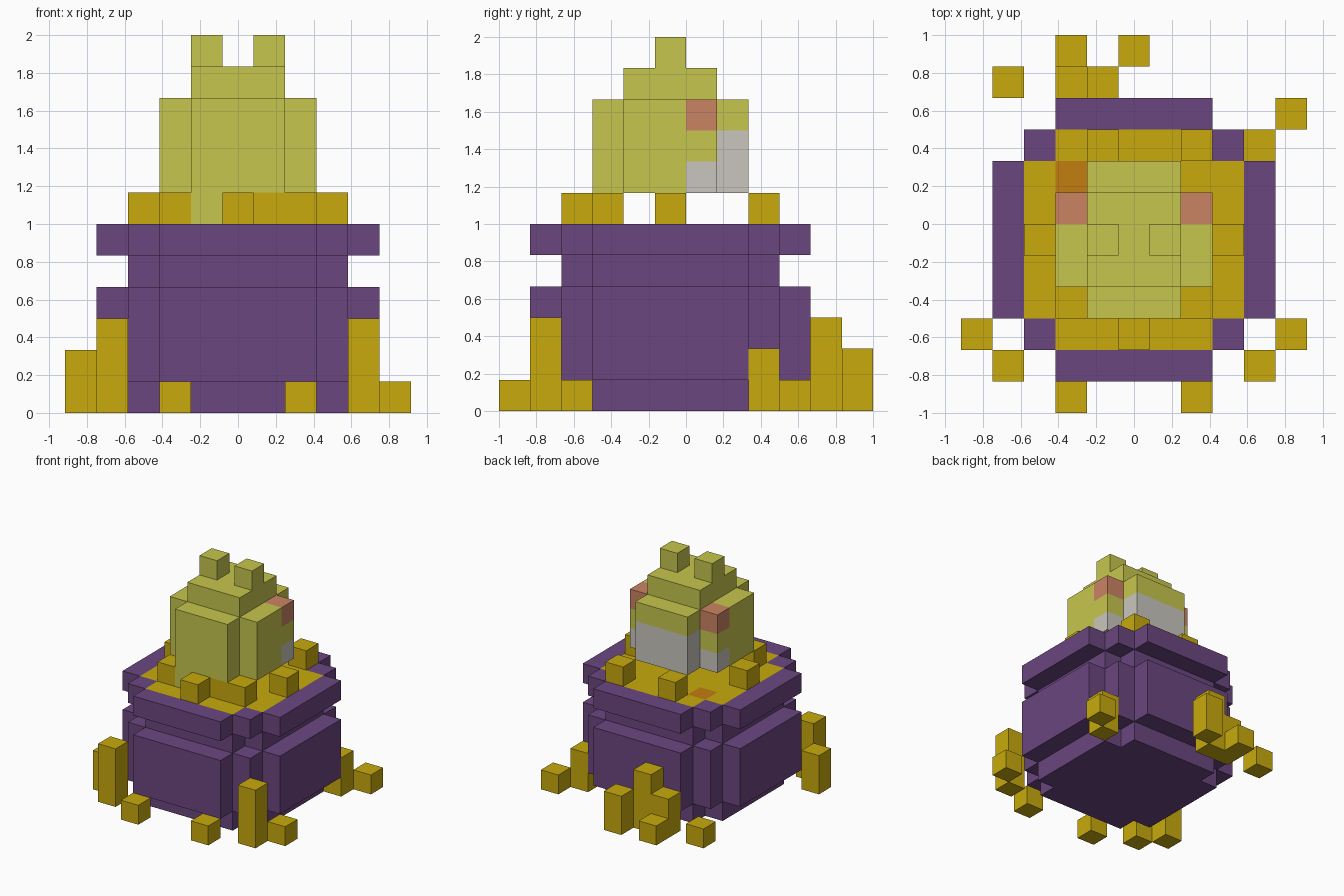
import bpy, bmesh

if "Cube" in bpy.data.objects:
    bpy.data.objects.remove(bpy.data.objects["Cube"])

U = 1 / 6  # edge length of one block


def material(name, r, g, b):
    lin = [((c / 255 + 0.055) / 1.055) ** 2.4 if c > 10 else c / 255 / 12.92 for c in (r, g, b)]
    m = bpy.data.materials.new(name)
    m.diffuse_color = (*lin, 1)
    m.use_nodes = True
    m.node_tree.nodes["Principled BSDF"].inputs["Base Color"].default_value = m.diffuse_color
    return m


MATS = {
    "purple": material("purple", 107, 70, 128),
    "gold": material("gold", 200, 170, 12),
    "green": material("yellow green", 199, 198, 78),
    "pink": material("pink", 203, 132, 100),
    "grey": material("light grey", 201, 198, 189),
    "orange": material("orange", 196, 126, 16),
}
parts = {}  # part name -> {cell: colour}
filled = set()


def add(part, colour, cells):
    for c in cells:
        if c not in filled:
            filled.add(c)
            parts.setdefault(part, {})[c] = colour


def box(i0, i1, j0, j1, k0, k1):
    return [(i, j, k) for i in range(i0, i1) for j in range(j0, j1) for k in range(k0, k1)]


def disc(i0, j0, size, cut, k0, k1):
    """Square slab of blocks with stepped corners."""
    def inset(v):
        return min(v, size - 1 - v)
    return [(i, j, k) for i, j, k in box(i0, i0 + size, j0, j0 + size, k0, k1)
            if inset(i - i0) + inset(j - j0) >= cut]


# Liquid filling the rim, with one darker spot
add("liquid", "orange", [(3, 7, 5)])
add("liquid", "gold", disc(2, 2, 7, 1, 5, 6))

# Pot: foot, belly, neck, rim
add("pot", "purple", disc(2, 2, 7, 1, 0, 1))
add("pot", "purple", disc(1, 1, 9, 2, 1, 4))
add("pot", "purple", disc(2, 2, 7, 1, 4, 5))
add("pot", "purple", disc(1, 1, 9, 2, 5, 6))

# Bubbles on the liquid
for i, j in [(5, 2), (3, 3), (6, 3), (7, 3), (2, 5), (8, 5), (4, 8), (7, 8)]:
    add("bubbles", "gold", [(i, j, 6)])

# Creature: cheeks, pale muzzle, head, crown, ears, chin
for i in (3, 7):
    add("creature", "pink", [(i, 6, 9)])
    add("creature", "grey", [(i, 6, 7)])
add("creature", "grey", box(4, 7, 7, 8, 7, 9))
add("creature", "green", disc(3, 3, 5, 1, 7, 10))
add("creature", "green", box(4, 7, 4, 7, 10, 11))
for i in (4, 6):
    add("creature", "green", [(i, 5, 11)])
add("creature", "green", box(4, 6, 3, 4, 6, 7))

# Splash columns around the foot: column, row, height
for i, j, h in [(0, 2, 2), (1, 1, 3), (3, 0, 1), (7, 0, 1), (9, 1, 3), (10, 2, 1), (9, 8, 2),
                (10, 9, 1), (5, 11, 2), (3, 11, 1), (4, 10, 3), (3, 10, 2), (1, 10, 1)]:
    add("splashes", "gold", box(i, i + 1, j, j + 1, 0, h))


def build(name, cells):
    """Mesh only the outward faces of a part's blocks."""
    mesh = bpy.data.meshes.new(name)
    colours = sorted(set(cells.values()))
    for c in colours:
        mesh.materials.append(MATS[c])
    bm = bmesh.new()
    for cell, colour in cells.items():
        for axis in range(3):
            a, b = (axis + 1) % 3, (axis + 2) % 3
            for side in (0, 1):
                near = list(cell)
                near[axis] += 2 * side - 1
                if tuple(near) in filled:
                    continue
                ring = [(0, 0), (1, 0), (1, 1), (0, 1)]
                verts = []
                for da, db in (ring if side else ring[::-1]):
                    p = list(cell)
                    p[axis] += side
                    p[a] += da
                    p[b] += db
                    verts.append(bm.verts.new(((p[0] - 5.5) * U, (p[1] - 6) * U, p[2] * U)))
                bm.faces.new(verts).material_index = colours.index(colour)
    bmesh.ops.remove_doubles(bm, verts=bm.verts, dist=0.001)
    bm.to_mesh(mesh)
    bm.free()
    bpy.context.collection.objects.link(bpy.data.objects.new(name, mesh))


for part_name, part_cells in parts.items():
    build(part_name, part_cells)
